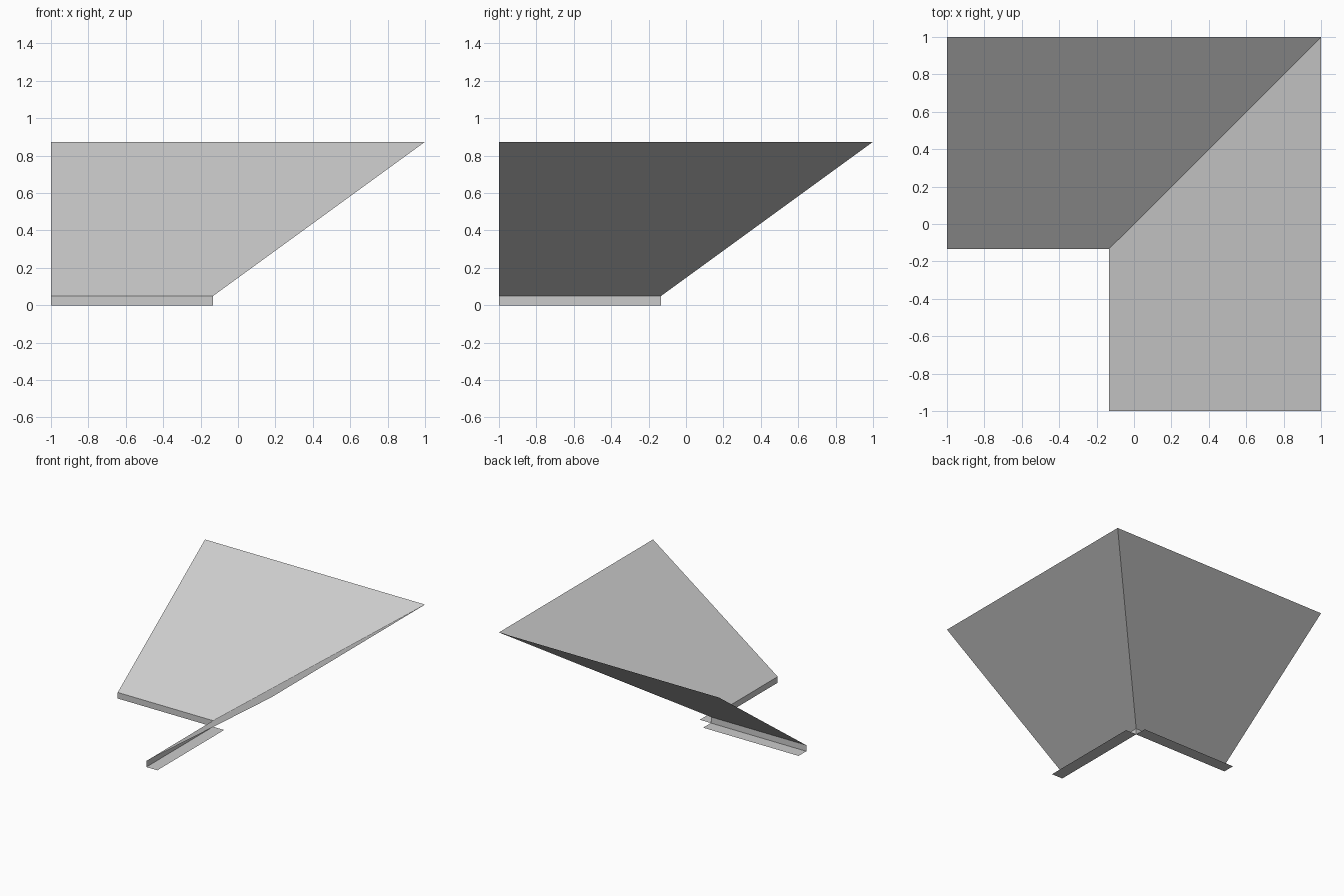
import bpy
import bmesh

cube = bpy.data.objects.get("Cube")
if cube:
    bpy.data.objects.remove(cube, do_unlink=True)

grey = bpy.data.materials.new("light_grey")
grey.use_nodes = True
colour = (0.6, 0.6, 0.6, 1)
grey.diffuse_color = colour
grey.node_tree.nodes["Principled BSDF"].inputs["Base Color"].default_value = colour

FAR, EAVE, RIDGE = -1.0, -0.133, 1.0
TOP, LIP, LIP_WIDTH = 0.874, 0.05, 0.1


def sheet(name, low, high, low_end, high_end, swap):
    """Thin sheet between two (offset, height) lines, each running from FAR to its end."""
    corners = [(low[0], FAR, low[1]), (high[0], FAR, high[1]),
               (high[0], high_end, high[1]), (low[0], low_end, low[1])]
    if swap:
        # Mirror across the diagonal valley, keeping the winding
        corners = [(y, x, z) for x, y, z in reversed(corners)]
    bm = bmesh.new()
    face = bm.faces.new([bm.verts.new(c) for c in corners])
    face.normal_update()
    mesh = bpy.data.meshes.new(name)
    bm.to_mesh(mesh)
    bm.free()
    mesh.materials.append(grey)
    obj = bpy.data.objects.new(name, mesh)
    bpy.context.collection.objects.link(obj)


for side, swap in (("left", False), ("back", True)):
    # Sloping roof panel, mitred along the valley
    sheet(side + "_roof_panel", (EAVE, LIP), (RIDGE, TOP), EAVE, RIDGE, swap)
    # Upright fascia under the eave
    sheet(side + "_fascia", (EAVE, 0), (EAVE, LIP), EAVE, EAVE, swap)
    # Flat soffit turned back under the roof
    sheet(side + "_soffit", (EAVE + LIP_WIDTH, 0), (EAVE, 0), EAVE, EAVE, swap)
